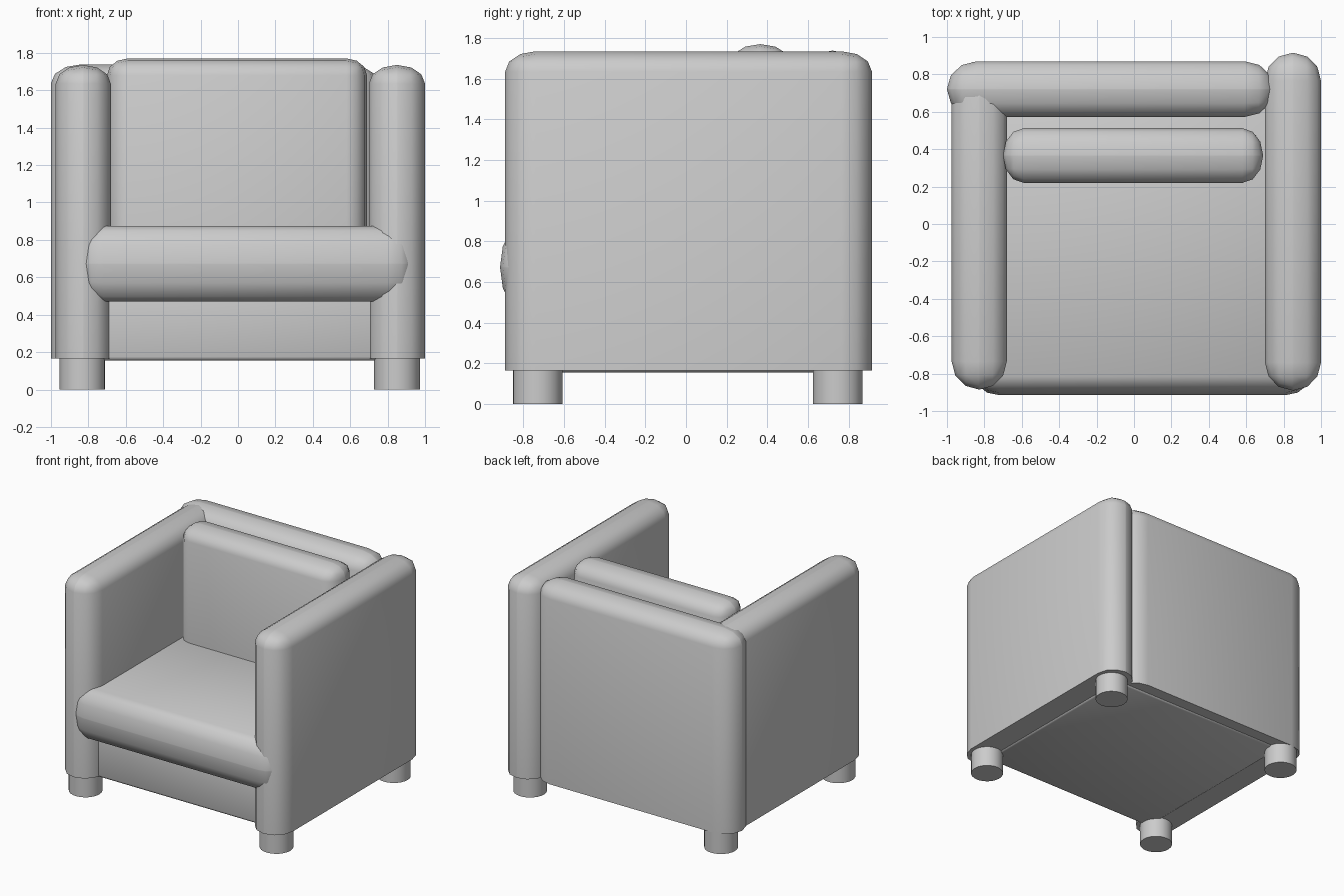
import bpy
import bmesh
from math import radians
from mathutils import Vector

default_cube = bpy.data.objects.get("Cube")
if default_cube:
    bpy.data.objects.remove(default_cube, do_unlink=True)

grey = bpy.data.materials.new("plain_grey")
grey.use_nodes = True
grey.diffuse_color = (0.6, 0.6, 0.6, 1)
grey.node_tree.nodes["Principled BSDF"].inputs["Base Color"].default_value = grey.diffuse_color


def finish(bm, name):
    """Turn the bmesh into a smooth-shaded object with sharp corners kept."""
    mesh = bpy.data.meshes.new(name)
    bm.to_mesh(mesh)
    bm.free()
    mesh.materials.append(grey)
    obj = bpy.data.objects.new(name, mesh)
    bpy.context.collection.objects.link(obj)
    bpy.ops.object.select_all(action="DESELECT")
    obj.select_set(True)
    bpy.context.view_layer.objects.active = obj
    bpy.ops.object.shade_smooth_by_angle(angle=radians(50))
    return obj


def padded_block(name, low, high, radii, flat_bottom=True, segments=3):
    """Box with elliptical edges: bevelled at unit radius, then stretched."""
    low, high, radii = Vector(low), Vector(high), Vector(radii)
    centre, size = (low + high) / 2, high - low
    bm = bmesh.new()
    bmesh.ops.create_cube(bm, size=1)
    bmesh.ops.scale(bm, verts=bm.verts,
                    vec=[s / r for s, r in zip(size, radii)])
    edges = [e for e in bm.edges
             if not flat_bottom or any(v.co.z > 0 for v in e.verts)]
    bmesh.ops.bevel(bm, geom=edges, offset=1, offset_type="OFFSET",
                    segments=segments, profile=0.5, affect="EDGES",
                    clamp_overlap=True)
    bmesh.ops.scale(bm, verts=bm.verts, vec=radii)
    bmesh.ops.translate(bm, verts=bm.verts, vec=centre)
    return finish(bm, name)


def leg(name, x, y):
    bm = bmesh.new()
    bmesh.ops.create_cone(bm, cap_ends=True, segments=24, radius1=0.122,
                          radius2=0.122, depth=0.2)
    bmesh.ops.translate(bm, verts=bm.verts, vec=(x, y, 0.1))
    return finish(bm, name)


# Arms and back: padded panels, square along the bottom
arm_round = (0.146, 0.15, 0.1)
padded_block("left_arm", (0.70, -0.89, 0.165), (1.0, 0.915, 1.735), arm_round)
padded_block("right_arm", (-0.975, -0.885, 0.165), (-0.68, 0.82, 1.735), arm_round)
padded_block("back_rest", (-1.0, 0.572, 0.165), (0.75, 0.87, 1.738), (0.16, 0.147, 0.1))

# Seat and back cushions
padded_block("seat_cushion", (-0.85, -0.915, 0.47), (0.94, 0.72, 0.875),
             (0.13, 0.1, 0.2), flat_bottom=False)
padded_block("back_cushion", (-0.70, 0.22, 0.7), (0.69, 0.512, 1.77),
             (0.11, 0.144, 0.09))

# Base under the seat
padded_block("base", (-0.79, -0.77, 0.155), (0.81, 0.78, 0.6),
             (0.02, 0.02, 0.02), flat_bottom=False, segments=2)

# Legs
for side, x in (("left", 0.85), ("right", -0.832)):
    for end, y in (("front", -0.73), ("back", 0.747)):
        leg(f"{end}_{side}_leg", x, y)
